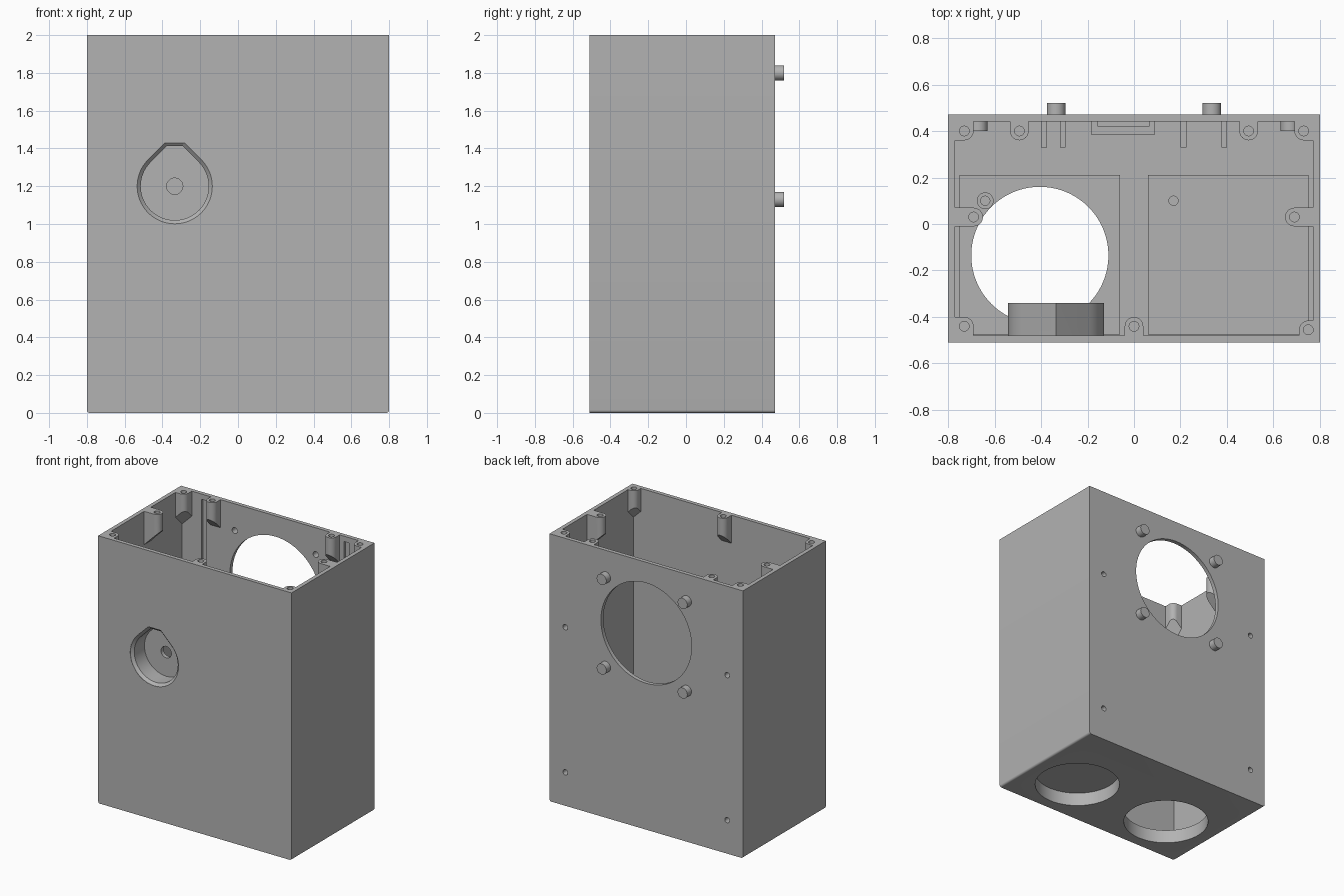
import bpy, bmesh, math
from mathutils import Matrix, Vector

cube = bpy.data.objects.get("Cube")
if cube:
    bpy.data.objects.remove(cube, do_unlink=True)

gray = bpy.data.materials.new("light gray plastic")
gray.use_nodes = True
COLOR = (0.45, 0.45, 0.45, 1)
gray.diffuse_color = COLOR
gray.node_tree.nodes["Principled BSDF"].inputs["Base Color"].default_value = COLOR

SX, FRONT, BACK, TOP = 0.8, -0.51, 0.47, 2.0
WALL, FLOOR = 0.03, 0.06
IN_BACK = BACK - WALL


def finish(name, bm):
    bmesh.ops.recalc_face_normals(bm, faces=bm.faces)
    me = bpy.data.meshes.new(name)
    bm.to_mesh(me)
    bm.free()
    me.materials.append(gray)
    ob = bpy.data.objects.new(name, me)
    bpy.context.collection.objects.link(ob)
    return ob


def box(name, x0, x1, y0, y1, z0, z1, bevel=0):
    bm = bmesh.new()
    bmesh.ops.create_cube(bm, size=1)
    for v in bm.verts:
        v.co = Vector((x1 if v.co.x > 0 else x0, y1 if v.co.y > 0 else y0, z1 if v.co.z > 0 else z0))
    if bevel:
        # round the two lower edges running front to back
        edges = [e for e in bm.edges if all(v.co.z == z0 for v in e.verts)
                 and e.verts[0].co.x == e.verts[1].co.x]
        bmesh.ops.bevel(bm, geom=edges, offset=bevel, segments=4, profile=0.5, affect='EDGES')
    return finish(name, bm)


def loft(name, rings):
    """Closed solid through rings of equal point count."""
    bm = bmesh.new()
    loops = [[bm.verts.new(p) for p in ring] for ring in rings]
    n = len(loops[0])
    for a, b in zip(loops, loops[1:]):
        for i in range(n):
            j = (i + 1) % n
            bm.faces.new((a[i], a[j], b[j], b[i]))
    bm.faces.new(loops[0])
    bm.faces.new(loops[-1])
    return finish(name, bm)


def arc(r, a0, a1, n):
    return [(r * math.cos(math.radians(a0 + (a1 - a0) * i / n)),
             r * math.sin(math.radians(a0 + (a1 - a0) * i / n))) for i in range(n + 1)]


def rod_y(name, x, z, r, y0, y1, n=32):
    pts = arc(r, 0, 360, n)[:-1]
    return loft(name, [[(x + u, y, z + v) for u, v in pts] for y in (y0, y1)])


def rod_z(name, x, y, r, z0, z1, n=32):
    pts = arc(r, 0, 360, n)[:-1]
    return loft(name, [[(x + u, y + v, z) for u, v in pts] for z in (z0, z1)])


def teardrop(name, x, z, rings, flat):
    """Round below, 45 degree roof above, cut flat; rings are (y, radius)."""
    out = []
    for y, r in rings:
        cut = min(flat * r, r * math.sqrt(2) - 0.0005)
        half = r * math.sqrt(2) - cut
        pts = arc(r, 135, 405, 48) + [(half, cut), (-half, cut)]
        out.append([(x + u, y, z + v) for u, v in pts])
    return loft(name, out)


def cut(ob, cutters):
    for c in cutters:
        m = ob.modifiers.new("cut", 'BOOLEAN')
        m.operation, m.solver, m.object = 'DIFFERENCE', 'EXACT', c
        bpy.context.view_layer.objects.active = ob
        bpy.ops.object.modifier_apply(modifier=m.name)
    for c in cutters:
        bpy.data.objects.remove(c, do_unlink=True)


# Shell: open box with a round window, two base openings and a front cup opening
shell = box("shell", -SX, SX, FRONT, BACK, 0, TOP, bevel=0.015)
HX, HY, HR = 0.405, -0.135, 0.295
CX, CZ = -0.335, 1.2
cutters = [
    box("cavity", -SX + WALL, SX - WALL, FRONT + WALL, IN_BACK, FLOOR, TOP + 0.1),
    rod_y("window", 0, 1.47, 0.375, 0.3, 0.6, 96),
    teardrop("cup_opening", CX, CZ, [(FRONT - 0.1, 0.2), (FRONT + 0.1, 0.2)], 1.15),
]
for s in (-1, 1):
    cutters.append(rod_z("base_opening", s * HX, HY, HR, -0.1, 0.2, 80))
    cutters.append(box("groove", s * 0.59 - 0.02, s * 0.59 + 0.02, 0.4, IN_BACK + 0.015, 0.1, 1.96))
    for z in (0.25, 1.335):
        cutters.append(rod_y("screw_hole", s * 0.67, z, 0.02, 0.3, 0.6, 20))
    for z in (1.13, 1.8):
        cutters.append(rod_y("peg_bore", s * 0.335, z, 0.022, 0.4, 0.6, 20))
cut(shell, cutters)

# Raised base pads: the right-hand one is open, the other closes its opening
open_pad = box("open_base_pad", -0.75, -0.06, -0.475, 0.21, FLOOR, 0.1)
cut(open_pad, [rod_z("pad_opening", -HX, HY, HR, 0, 0.2, 80)])
closed_pad = box("closed_base_pad", 0.06, 0.75, -0.475, 0.21, FLOOR, 0.13)
cut(closed_pad, [rod_z("pad_pocket", HX, HY, HR, 0, 0.1, 80),
                 rod_z("pad_screw_hole", 0.17, 0.1, 0.02, 0.11, 0.2, 20)])
base_boss = rod_z("base_boss", -0.64, 0.1, 0.036, FLOOR, 0.16)
cut(base_boss, [rod_z("boss_bore", -0.64, 0.1, 0.02, 0.1, 0.2, 20)])

# Teardrop cup sunk into the front, with a tapered lip and a small hole in its back
cup = teardrop("front_cup", CX, CZ, [(FRONT + 0.001, 0.207), (-0.34, 0.207)], 2)
cut(cup, [teardrop("cup_hollow", CX, CZ, [(FRONT - 0.02, 0.2), (FRONT, 0.2),
                                           (FRONT + 0.02, 0.18), (-0.37, 0.18)], 1.18),
          rod_y("cup_hole", CX, CZ, 0.043, -0.5, -0.2)])
# trim the cup's roof where it would meet the front wall
cut(cup, [box("roof_trim", -0.6, -0.1, FRONT - 0.01, FRONT + WALL, CZ + 0.232, 1.6)])

# Round pegs and screw bosses on the back wall
for s in (-1, 1):
    for z in (1.13, 1.8):
        peg = rod_y("back_peg", s * 0.335, z, 0.04, BACK, 0.52)
        cut(peg, [rod_y("bore", s * 0.335, z, 0.022, 0.4, 0.505, 20)])
    for z in (0.25, 1.335):
        boss = rod_y("screw_boss", s * 0.67, z, 0.04, 0.4, IN_BACK)
        cut(boss, [rod_y("bore", s * 0.67, z, 0.02, 0.3, 0.6, 20)])


# Lid screw posts with sloping undersides
def post(name, x, y, angle, reach, corner=False):
    r = 0.04
    if corner:
        pts = [(-reach, -reach), (r, -reach)] + arc(r, 0, 90, 8) + [(-reach, r)]
    else:
        pts = [(-reach, -r)] + arc(r, -90, 90, 16) + [(-reach, r)]
    rot = Matrix.Rotation(math.radians(angle), 2)
    flat = [rot @ Vector(p) for p in pts]
    drop = [1.87 - (r - (max(u, v) if corner else u)) for u, v in pts]
    if corner:
        drop = [1.87 - (r * math.sqrt(2) - u - v) for u, v in pts]
    ob = loft(name, [[(x + p.x, y + p.y, z) for p, z in zip(flat, drop)],
                     [(x + p.x, y + p.y, TOP) for p in flat]])
    cut(ob, [rod_z("bore", x, y, 0.021, 1.9, 2.1, 20)])


post("back_right_post", -0.73, 0.4, 270, 0.04, True)
post("back_left_post", 0.73, 0.4, 180, 0.04, True)
post("front_right_post", -0.73, -0.44, 0, 0.04, True)
post("front_left_post", 0.75, -0.455, 90, 0.025, True)
post("front_middle_post", 0, -0.44, 90, 0.04)
post("right_side_post", -0.69, 0.03, 0, 0.08)
post("left_side_post", 0.69, 0.03, 180, 0.08)
for s in (-1, 1):
    post("back_post", s * 0.493, 0.4, 270, 0.04)

# Low holder ribs and a slotted bracket inside the back wall
for x in (-0.387, -0.307, 0.213, 0.388):
    box("holder_rib", x - 0.012, x + 0.012, 0.33, IN_BACK, 0.3, 0.8)
bracket = box("back_bracket", -0.185, 0.09, 0.385, IN_BACK, 0.3, 0.6)
cut(bracket, [box("slot", -0.155, 0.065, 0.42, 0.5, 0.33, 0.7)])

# Crisp edges, smooth curves
bpy.ops.object.select_all(action='DESELECT')
for ob in bpy.context.scene.objects:
    if ob.type == 'MESH':
        ob.select_set(True)
        bpy.context.view_layer.objects.active = ob
bpy.ops.object.shade_smooth_by_angle(angle=math.radians(30))
